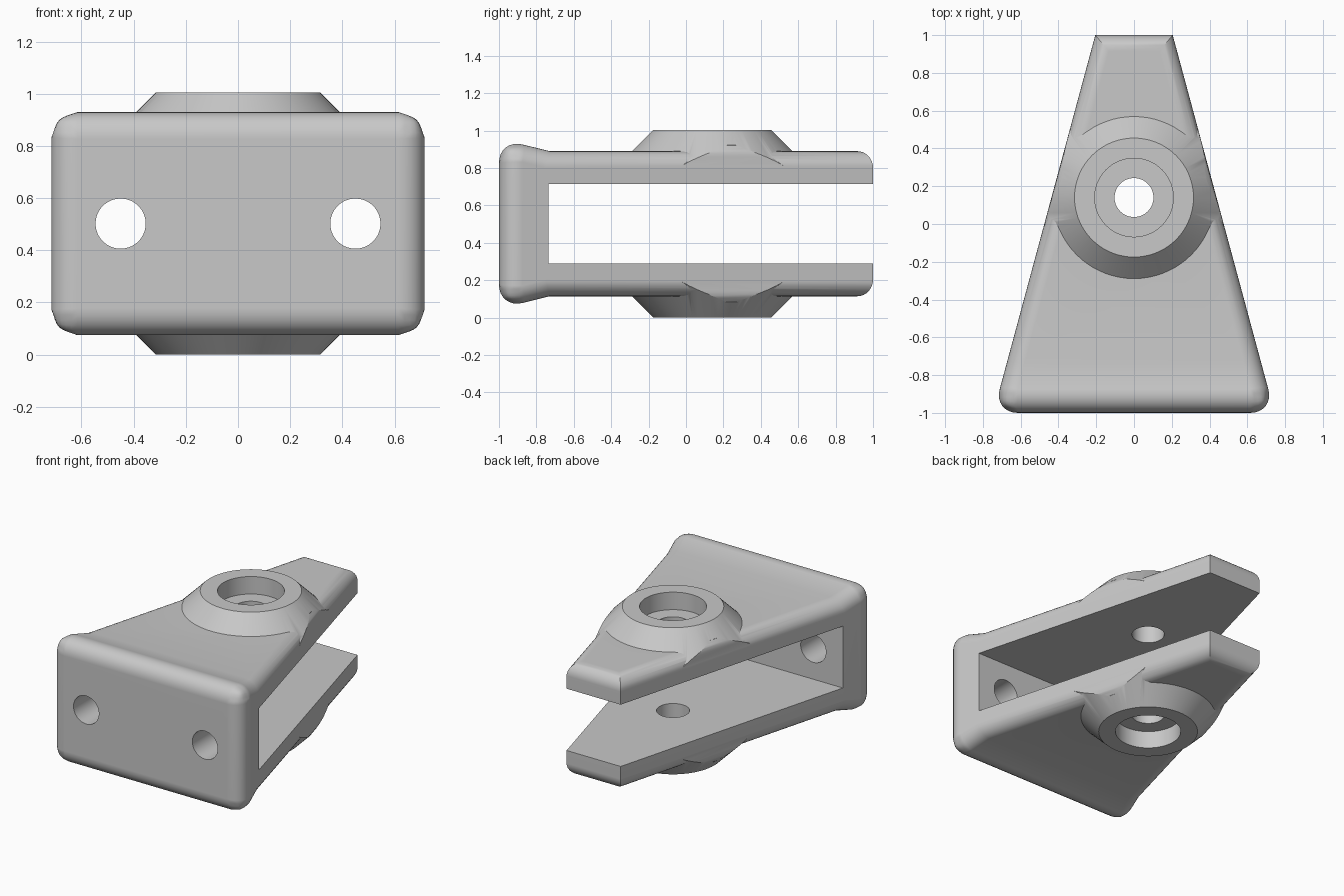
import bpy, bmesh, math
from mathutils import Matrix, Vector

if "Cube" in bpy.data.objects:
    bpy.data.objects.remove(bpy.data.objects["Cube"], do_unlink=True)

MID = 0.502          # height of the mirror plane
BOSS_Y = 0.14        # centre of the bosses

grey = bpy.data.materials.new("plain grey")
grey.use_nodes = True
grey.diffuse_color = (0.58, 0.58, 0.58, 1)
grey.node_tree.nodes["Principled BSDF"].inputs["Base Color"].default_value = grey.diffuse_color


def add_object(name, bm):
    bmesh.ops.recalc_face_normals(bm, faces=bm.faces)
    mesh = bpy.data.meshes.new(name)
    bm.to_mesh(mesh)
    bm.free()
    mesh.materials.append(grey)
    ob = bpy.data.objects.new(name, mesh)
    bpy.context.collection.objects.link(ob)
    return ob


def apply_modifier(ob, mod):
    bpy.context.view_layer.objects.active = ob
    bpy.ops.object.modifier_apply(modifier=mod.name)


def combine(ob, tool, operation):
    mod = ob.modifiers.new("combine", "BOOLEAN")
    mod.operation, mod.solver, mod.object = operation, "EXACT", tool
    apply_modifier(ob, mod)
    bpy.data.objects.remove(tool, do_unlink=True)


def tapered_block(name, outline, shave=0.0):
    """Side outline (y, half height), mirrored in z, tapering in x, with rounded edges."""
    loop = outline + [(y, -z) for y, z in reversed(outline)]
    bm = bmesh.new()
    left, right = [[bm.verts.new((s * (0.475 - 0.27 * y - shave), y, MID + z))
                    for y, z in loop] for s in (1, -1)]
    bm.faces.new(left)
    bm.faces.new(right)
    for i in range(len(loop)):
        j = (i + 1) % len(loop)
        bm.faces.new((left[i], left[j], right[j], right[i]))
    weight = bm.edges.layers.float.new("bevel_weight_edge")
    for e in bm.edges:
        a, b = (v.co for v in e.verts)
        if abs(a.y - b.y) > 0.01:
            e[weight] = 0.7                      # long side edges
        elif a.y < -0.99:
            e[weight] = 1.0                      # front plate rim
        elif a.y > 0.99 and abs(a.z - b.z) < 0.01:
            e[weight] = 0.65                     # arm tips
    ob = add_object(name, bm)
    mod = ob.modifiers.new("round", "BEVEL")
    mod.limit_method, mod.width, mod.segments = "WEIGHT", 0.13, 8
    mod.use_clamp_overlap = False
    apply_modifier(ob, mod)
    return ob


def round_part(name, centre, depth, r1, r2=None, axis="Z"):
    bm = bmesh.new()
    turn = Matrix.Rotation(math.pi / 2, 4, "X") if axis == "Y" else Matrix()
    bmesh.ops.create_cone(bm, cap_ends=True, segments=72, radius1=r1,
                          radius2=r1 if r2 is None else r2, depth=depth,
                          matrix=Matrix.Translation(Vector(centre)) @ turn)
    return add_object(name, bm)


# Wedge-shaped body with a flared front plate
bracket = tapered_block("clevis_bracket", [(-1, 0.455), (-0.73, 0.388), (1, 0.388)])

# Conical bosses, trimmed with a rounded edge where they reach the sides
for s in (1, -1):
    top, low = 0.502, 0.25
    wide, narrow = 0.315 + top - low, 0.315
    radii = (wide, narrow) if s > 0 else (narrow, wide)
    boss = round_part("boss", (0, BOSS_Y, MID + s * (top + low) / 2), top - low, *radii)
    trim = tapered_block("boss_trim", [(-0.6, 0.448), (0.9, 0.448)], 0.001)
    combine(trim, round_part("boss_core", (0, BOSS_Y, MID), 1.4, 0.397), "UNION")
    combine(boss, trim, "INTERSECT")
    combine(bracket, boss, "UNION")

# Slot between the two arms
bm = bmesh.new()
bmesh.ops.create_cube(bm, size=1, matrix=Matrix.Translation((0, 0.38, MID))
                      @ Matrix.Diagonal((3, 2.23, 0.423, 1)))
combine(bracket, add_object("slot", bm), "DIFFERENCE")

# Pin hole with counterbores, and mounting holes in the front plate
combine(bracket, round_part("pin_hole", (0, BOSS_Y, MID), 2, 0.103), "DIFFERENCE")
for s in (1, -1):
    combine(bracket, round_part("counterbore", (0, BOSS_Y, MID + s * 0.502), 0.24, 0.208), "DIFFERENCE")
    combine(bracket, round_part("mounting_hole", (s * 0.45, -0.9, MID), 0.6, 0.096, axis="Y"), "DIFFERENCE")

# Smooth fillets, crisp edges
bpy.ops.object.select_all(action="DESELECT")
bracket.select_set(True)
bpy.context.view_layer.objects.active = bracket
bpy.ops.object.shade_smooth_by_angle(angle=math.radians(25))
normals = bracket.modifiers.new("flat_normals", "WEIGHTED_NORMAL")
normals.keep_sharp = True
